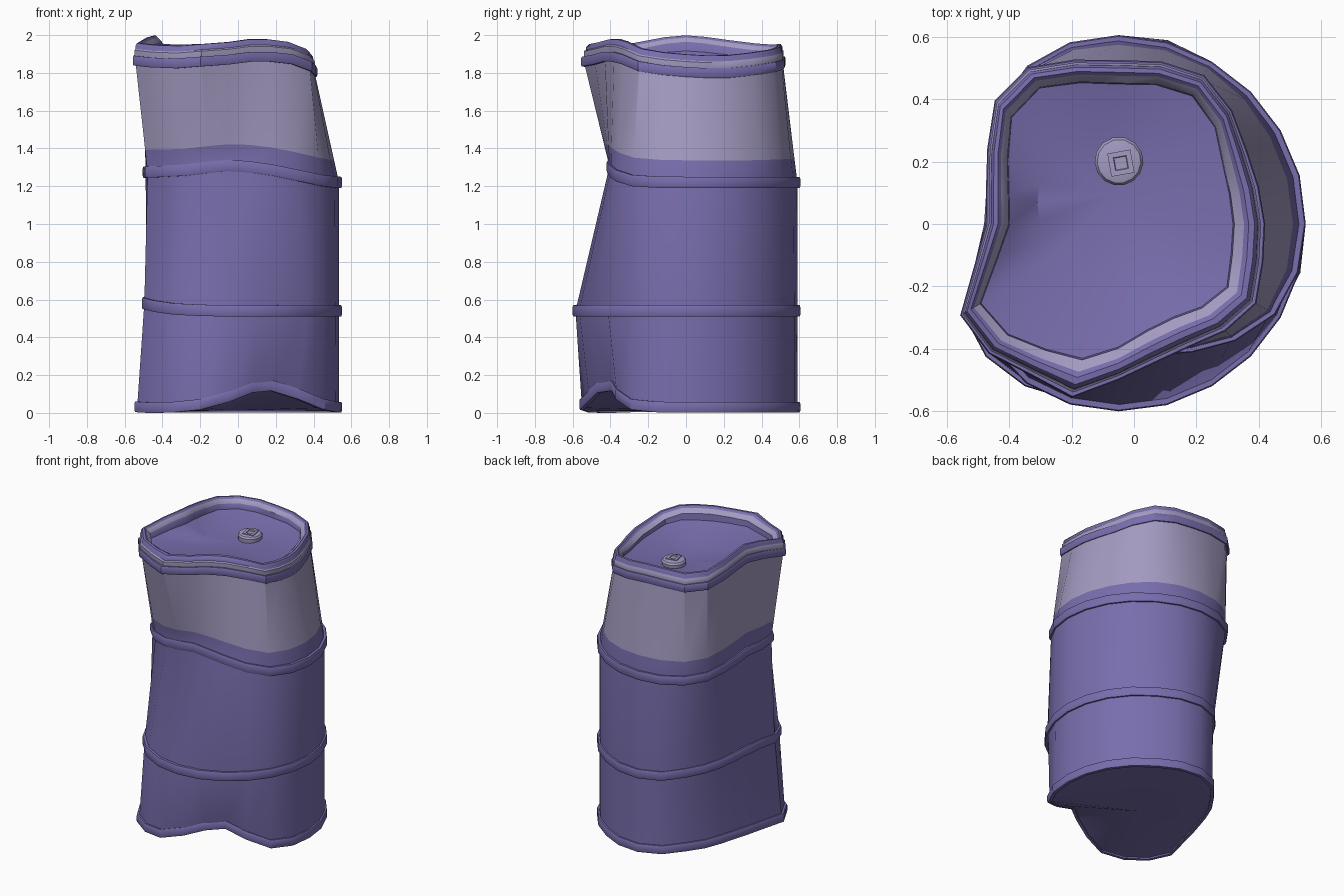
import bpy, bmesh, math

if "Cube" in bpy.data.objects:
    bpy.data.objects.remove(bpy.data.objects["Cube"])

N = 24
CX = -0.05


def material(name, col):
    m = bpy.data.materials.new(name)
    m.diffuse_color = (*col, 1)
    m.use_nodes = True
    m.node_tree.nodes["Principled BSDF"].inputs["Base Color"].default_value = m.diffuse_color
    return m


PURPLE = material("purple paint", (0.19, 0.155, 0.42))
PALE = material("pale lilac", (0.37, 0.325, 0.53))

# Dented outlines: (radius, height) every 30 degrees, from +x anticlockwise,
# plus sharper dent corners at chosen 15 degree steps
BASE = [(.60, .03), (.60, .03), (.60, .03), (.605, .03), (.49, .03), (.42, .032),
        (.43, .035), (.575, .032), (.60, .03), (.525, .085), (.46, .145), (.59, .045)]
BASE_FIX = {7: (.565, .03), 9: (.45, .03), 13: (.475, .034), 17: (.585, .045),
            19: (.49, .135), 21: (.53, .10)}
LOWER = [(.60, .54), (.60, .54), (.60, .54), (.605, .54), (.50, .545), (.425, .56),
         (.425, .585), (.53, .58), (.59, .55), (.60, .54), (.60, .54), (.60, .54)]
LOWER_FIX = {7: (.57, .54), 9: (.455, .55), 13: (.46, .59)}
UPPER = [(.60, 1.22), (.60, 1.22), (.60, 1.22), (.605, 1.22), (.585, 1.22), (.47, 1.235),
         (.43, 1.27), (.51, 1.275), (.465, 1.285), (.415, 1.31), (.475, 1.285), (.58, 1.23)]
UPPER_FIX = {9: (.54, 1.225)}
TOP = [(.47, 1.805), (.475, 1.80), (.55, 1.83), (.525, 1.855), (.58, 1.855), (.485, 1.88),
       (.425, 1.905), (.585, 1.865), (.56, 1.85), (.50, 1.87), (.455, 1.885), (.51, 1.835)]
TOP_FIX = {7: (.545, 1.86), 9: (.56, 1.862), 13: (.475, 1.895), 15: (.587, 1.855),
           17: (.575, 1.86), 19: (.46, 1.885), 21: (.485, 1.872), 23: (.48, 1.815)}


def ring(keys, fix):
    """Smooth cyclic resampling of an outline to N (radius, height) pairs."""
    out = []
    n = len(keys)
    for i in range(N):
        t = i * n / N
        k = int(t)
        f = t - k
        p = [keys[(k + j) % n] for j in (-1, 0, 1, 2)]
        out.append(fix.get(i) or tuple(
            p[1][c] + .5 * f * (p[2][c] - p[0][c] + f * (2 * p[0][c] - 5 * p[1][c] + 4 * p[2][c] - p[3][c]
                                + f * (3 * (p[1][c] - p[2][c]) + p[3][c] - p[0][c])))
            for c in (0, 1)))
    return out


def offset(rg, dr, dz):
    return [(r + dr, z + dz) for r, z in rg]


def mix(a, b, t):
    return [tuple(p + (q - p) * t for p, q in zip(u, v)) for u, v in zip(a, b)]


def to_xyz(rg, cx=CX, cy=0):
    return [(cx + r * math.cos(2 * math.pi * i / len(rg)),
             cy + r * math.sin(2 * math.pi * i / len(rg)), z) for i, (r, z) in enumerate(rg)]


def loft(name, rings, mats=None, closed=False, cap_start=None, cap_end=None, angle=30):
    """Skin stacked rings; mats gives a material index for each strip."""
    bm = bmesh.new()
    vs = [[bm.verts.new(c) for c in r] for r in rings]
    pairs = list(zip(vs, vs[1:])) + ([(vs[-1], vs[0])] if closed else [])
    for s, (a, b) in enumerate(pairs):
        n = len(a)
        for i in range(n):
            j = (i + 1) % n
            f = bm.faces.new((a[i], a[j], b[j], b[i]))
            f.material_index = mats[s] if mats else 0
    for tip_co, a, m in ((cap_start, vs[0][::-1], 0), (cap_end, vs[-1], -1)):
        if tip_co:
            tip = bm.verts.new(tip_co)
            for i in range(len(a)):
                f = bm.faces.new((a[i], a[(i + 1) % len(a)], tip))
                f.material_index = mats[m] if mats else 0
    if closed:
        bmesh.ops.recalc_face_normals(bm, faces=bm.faces)
    me = bpy.data.meshes.new(name)
    bm.to_mesh(me)
    bm.free()
    me.materials.append(PURPLE)
    me.materials.append(PALE)
    ob = bpy.data.objects.new(name, me)
    bpy.context.collection.objects.link(ob)
    bpy.ops.object.select_all(action='DESELECT')
    ob.select_set(True)
    bpy.context.view_layer.objects.active = ob
    bpy.ops.object.shade_smooth_by_angle(angle=math.radians(angle))
    return ob


base, lower = ring(BASE, BASE_FIX), ring(LOWER, LOWER_FIX)
upper, top = ring(UPPER, UPPER_FIX), ring(TOP, TOP_FIX)
IN = -0.015

# Barrel wall, with pale upper section
wall = [offset(base, IN, -.018), offset(lower, IN, 0), offset(upper, IN, 0),
        offset(mix(upper, top, .2), IN, 0), offset(top, IN, 0)]
loft("barrel_wall", [to_xyz(r) for r in wall], [0, 0, 0, 1], cap_start=(CX, 0, .012))

# Hoops around the wall
for name, rg, h in (("base_hoop", base, .028), ("lower_hoop", lower, .03),
                    ("upper_hoop", upper, .03), ("top_hoop", top, .026)):
    prof = [(IN - .01, -h), (-.004, -h), (0, -h * .7), (0, h * .7), (-.004, h), (IN - .01, h)]
    loft(name, [to_xyz(offset(rg, *p)) for p in prof], closed=True)


def inward(dr, dz):
    """Rim offset that is wider at the front right than at the back left."""
    return [(r + dr * (.7 + .3 * max(0, math.cos(2 * math.pi * i / N + .9)) ** .5
                       + (.25 if i == 17 else 0)), z + dz)
            for i, (r, z) in enumerate(top)]


# Rolled rim: pale neck, purple lip, pale inner edge
rim = [(-.02, 0), (-.014, .03), (-.014, .055), (-.022, .062), (-.024, .078),
       (-.036, .092), (-.056, .094), (-.072, .082), (-.105, .06)]
lid_edge = [(r, .75 * z + .25 * 1.85 + .025) for r, z in inward(-.11, 0)]
loft("rim", [to_xyz(inward(*p)) for p in rim] + [to_xyz(lid_edge)],
     [1, 1, 1, 0, 0, 0, 0, 1, 0], angle=40)

# Sunken lid
well = [(-.08 + .23 * math.cos(2 * math.pi * i / N), .07 + .23 * math.sin(2 * math.pi * i / N), 1.84)
        for i in range(N)]
loft("lid", [to_xyz(lid_edge), well], [0], cap_end=(-.06, .1, 1.83))

# Filler cap with a square stud
n = 14
cap = [(.075, 1.825), (.078, 1.86), (.07, 1.872), (.06, 1.875)]
loft("filler_cap", [to_xyz([(r * (1 + .08 * math.sin(2 * math.pi * i / n)), z) for i in range(n)], -.048, .195)
                    for r, z in cap], [1, 1, 1], cap_end=(-.048, .2, 1.875))


def square(r, z):
    return [(-.042 + r * math.cos(a), .195 + r * math.sin(a), z)
            for a in (math.radians(55 + 90 * k) for k in range(4))]


loft("cap_stud", [square(.053, 1.873), square(.053, 1.881), square(.03, 1.881), square(.027, 1.876)],
     [1, 1, 1], cap_end=(-.042, .195, 1.876))
